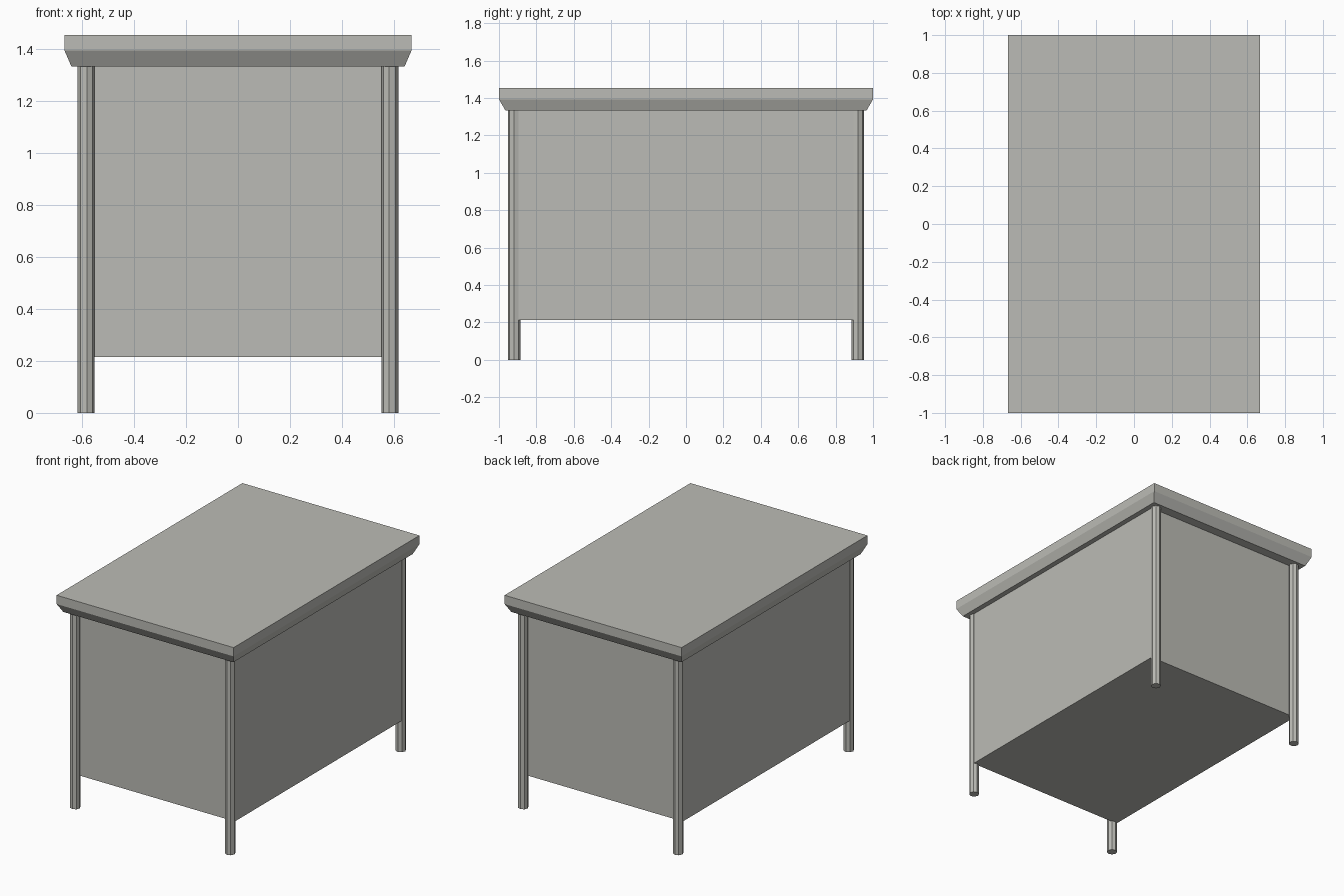
import bpy, bmesh, math

if "Cube" in bpy.data.objects:
    bpy.data.objects.remove(bpy.data.objects["Cube"])

grey = bpy.data.materials.new("warm_grey")
grey.diffuse_color = (0.5, 0.5, 0.465, 1)
grey.use_nodes = True
grey.node_tree.nodes["Principled BSDF"].inputs["Base Color"].default_value = grey.diffuse_color


def finish(name, bm):
    bmesh.ops.recalc_face_normals(bm, faces=bm.faces)
    mesh = bpy.data.meshes.new(name)
    bm.to_mesh(mesh)
    bm.free()
    mesh.materials.append(grey)
    obj = bpy.data.objects.new(name, mesh)
    bpy.context.collection.objects.link(obj)
    return obj


def stacked_rects(name, levels):
    """Closed solid through rectangles given as (half x, half y, z)."""
    bm = bmesh.new()
    rings = [[bm.verts.new((sx * hx, sy * hy, z))
              for sx, sy in ((-1, -1), (1, -1), (1, 1), (-1, 1))]
             for hx, hy, z in levels]
    for a, b in zip(rings, rings[1:]):
        for i in range(4):
            j = (i + 1) % 4
            bm.faces.new((a[i], a[j], b[j], b[i]))
    bm.faces.new(rings[0][::-1])
    bm.faces.new(rings[-1])
    return finish(name, bm)


# Table top with sloped underside edge
stacked_rects("table_top", [(0.641, 0.965, 1.333), (0.667, 1.0, 1.393),
                            (0.667, 1.0, 1.453)])

# Closed cabinet body between the legs
stacked_rects("cabinet_body", [(0.606, 0.90, 0.214), (0.606, 0.90, 1.333)])

# Four eight-sided legs, mirrored from one corner to the next
for sx, side in ((-1, "left"), (1, "right")):
    for sy, end in ((-1, "front"), (1, "back")):
        bm = bmesh.new()
        ring = []
        for i in range(8):
            a = math.radians(45 * i + 4)
            ring.append(bm.verts.new((sx * (0.584 + 0.0325 * math.cos(a)),
                                      sy * (0.918 + 0.0325 * math.sin(a)), 0)))
        base = bm.faces.new(ring)
        top = bmesh.ops.extrude_face_region(bm, geom=[base], use_keep_orig=True)
        verts = [v for v in top["geom"] if isinstance(v, bmesh.types.BMVert)]
        bmesh.ops.translate(bm, verts=verts, vec=(0, 0, 1.333))
        finish(f"{end}_{side}_leg", bm)
